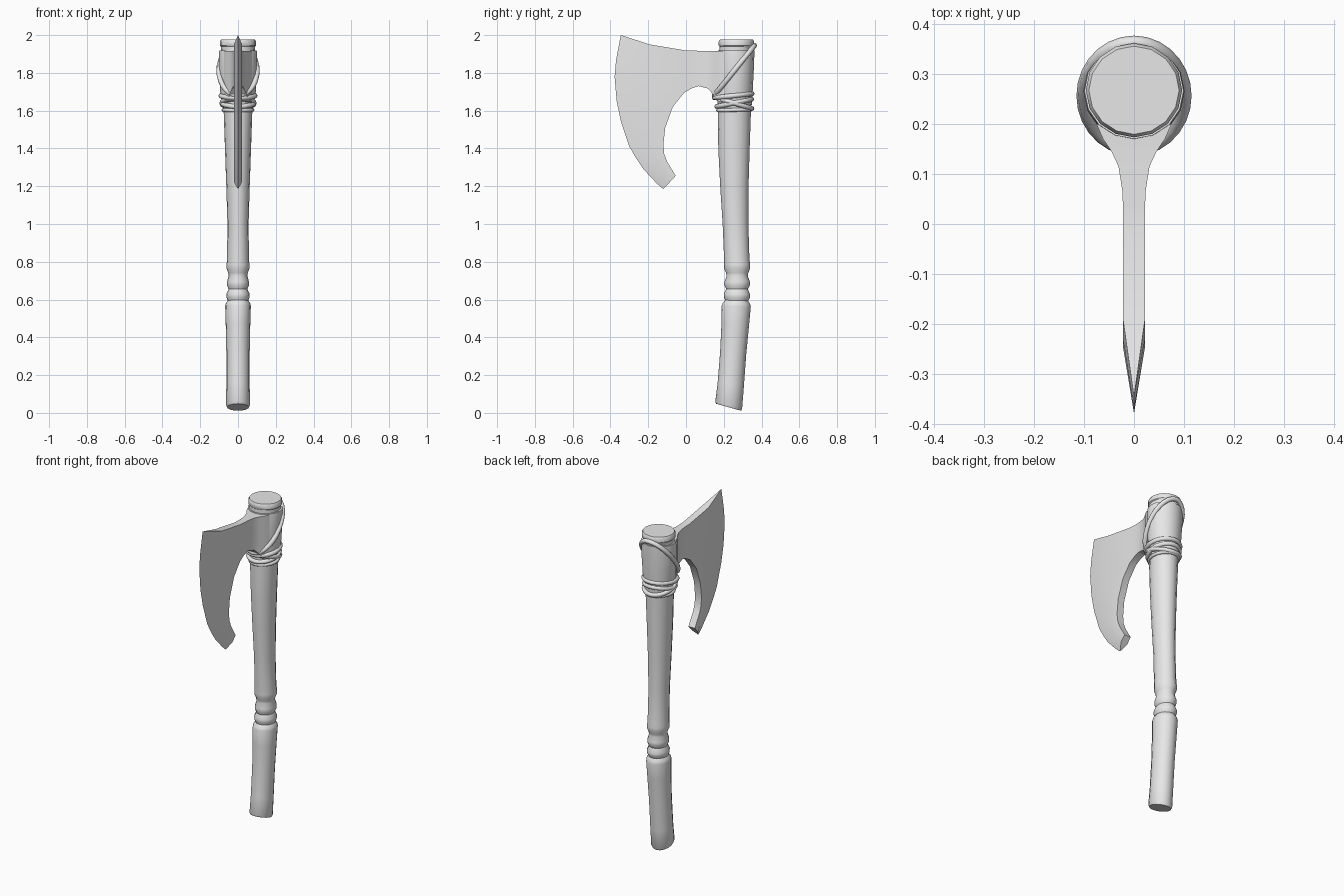
import bpy, bmesh, math
from mathutils import Vector

cube = bpy.data.objects.get("Cube")
if cube:
    bpy.data.objects.remove(cube, do_unlink=True)

GREY = (0.8, 0.8, 0.8, 1)
mat = bpy.data.materials.new("plain grey")
mat.use_nodes = True
mat.diffuse_color = GREY
mat.node_tree.nodes["Principled BSDF"].inputs["Base Color"].default_value = GREY


def finish(bm, name, angle):
    bmesh.ops.recalc_face_normals(bm, faces=bm.faces)
    mesh = bpy.data.meshes.new(name)
    bm.to_mesh(mesh)
    bm.free()
    mesh.materials.append(mat)
    obj = bpy.data.objects.new(name, mesh)
    bpy.context.collection.objects.link(obj)
    bpy.ops.object.select_all(action='DESELECT')
    obj.select_set(True)
    bpy.context.view_layer.objects.active = obj
    bpy.ops.object.shade_smooth_by_angle(angle=math.radians(angle))
    return obj


def skin(bm, loops, closed):
    """Join successive vertex loops with quads."""
    pairs = list(zip(loops, loops[1:])) + ([(loops[-1], loops[0])] if closed else [])
    for a, b in pairs:
        for i in range(len(a)):
            j = (i + 1) % len(a)
            bm.faces.new((a[i], a[j], b[j], b[i]))


def lathe(name, rings, sides=16, angle=40):
    """Rings of (centre y, z, x radius, y radius, tilt)."""
    bm = bmesh.new()
    loops = []
    for cy, z, rx, ry, tilt in rings:
        loop = []
        for i in range(sides):
            a = 2 * math.pi * i / sides
            dy = ry * math.cos(a)
            loop.append(bm.verts.new((rx * math.sin(a), cy + dy, z - tilt * dy)))
        loops.append(loop)
    skin(bm, loops, False)
    bm.faces.new(loops[0])
    bm.faces.new(loops[-1])
    return finish(bm, name, angle)


def cord(name, cy, rx, ry, z_front, z_back, thick=0.013, steps=28, sides=8):
    """Closed cord loop around the haft, leaning from front to back."""
    bm = bmesh.new()
    loops = []
    mid, lean = (z_front + z_back) / 2, (z_back - z_front) / 2
    for i in range(steps):
        a = 2 * math.pi * i / steps
        s, c = math.sin(a), math.cos(a)
        centre = Vector((rx * s, cy + ry * c, mid + lean * c))
        tangent = Vector((rx * c, -ry * s, -lean * s)).normalized()
        side = tangent.cross(Vector((0, 0, 1))).normalized()
        up = side.cross(tangent)
        loops.append([bm.verts.new(centre + thick * (math.cos(t) * side + math.sin(t) * up))
                      for t in (2 * math.pi * k / sides for k in range(sides))])
    skin(bm, loops, True)
    return finish(bm, name, 60)


# Curved haft with a turned grip and a capped top
lathe("haft", [
    (0.225, 0.03, 0.058, 0.066, 0.28), (0.226, 0.04, 0.063, 0.071, 0.28),
    (0.237, 0.15, 0.062, 0.069, 0.2), (0.25, 0.32, 0.062, 0.069, 0.12),
    (0.261, 0.47, 0.065, 0.073, 0.06), (0.266, 0.565, 0.068, 0.077, 0.04),
    (0.267, 0.578, 0.066, 0.073, 0.03), (0.268, 0.595, 0.055, 0.061, 0.03),
    (0.27, 0.612, 0.061, 0.069, 0.02), (0.27, 0.628, 0.062, 0.07, 0.02),
    (0.27, 0.655, 0.05, 0.057, 0), (0.271, 0.675, 0.058, 0.067, 0),
    (0.271, 0.695, 0.058, 0.067, 0), (0.271, 0.725, 0.05, 0.056, 0),
    (0.271, 0.742, 0.052, 0.059, 0), (0.271, 0.765, 0.061, 0.069, 0),
    (0.271, 0.785, 0.061, 0.069, 0), (0.269, 0.81, 0.058, 0.067, 0),
    (0.262, 1.0, 0.056, 0.068, 0), (0.256, 1.2, 0.062, 0.075, 0),
    (0.254, 1.4, 0.069, 0.083, 0), (0.256, 1.6, 0.076, 0.088, 0),
    (0.265, 1.9, 0.09, 0.09, 0), (0.267, 1.94, 0.091, 0.09, 0),
    (0.267, 1.945, 0.096, 0.094, 0), (0.267, 1.965, 0.096, 0.094, 0),
    (0.267, 1.976, 0.09, 0.088, 0)])

# Socket of the head around the haft
lathe("head_socket", [
    (0.258, 1.63, 0.084, 0.09, 0), (0.26, 1.7, 0.094, 0.093, 0),
    (0.263, 1.82, 0.101, 0.096, 0), (0.265, 1.9, 0.101, 0.097, 0),
    (0.266, 1.918, 0.099, 0.096, 0)])

# Blade: cutting edge, bevel ridge and inner curve from toe to heel
EDGE = [(-.345, 2), (-.37, 1.87), (-.378, 1.78), (-.367, 1.65), (-.345, 1.545),
        (-.30, 1.41), (-.262, 1.345), (-.225, 1.29), (-.155, 1.215), (-.12, 1.185)]
RIDGE = [(-.19, 1.95), (-.23, 1.85), (-.245, 1.77), (-.24, 1.65), (-.22, 1.54),
         (-.195, 1.43), (-.175, 1.37), (-.155, 1.32), (-.11, 1.26), (-.085, 1.222)]
INNER = [(-.01, 1.92), (-.01, 1.845), (-.01, 1.77), (-.01, 1.695), (-.07, 1.62),
         (-.11, 1.51), (-.12, 1.42), (-.115, 1.37), (-.1, 1.33), (-.055, 1.255)]
# Neck columns: y, top z, bottom z, half thickness
NECK = [(.03, 1.918, 1.718, .022), (.065, 1.917, 1.73, .023), (.115, 1.916, 1.718, .031),
        (.145, 1.915, 1.685, .045), (.17, 1.915, 1.65, .062), (.2, 1.915, 1.64, .075)]
HALF = 0.022

bm = bmesh.new()
columns = [[(0, *p) for p in EDGE], [(HALF, *p) for p in RIDGE], [(HALF, *p) for p in INNER]]
columns = [[bm.verts.new(p) for p in col] for col in columns]
neck = [columns[2][:4]]
for y, top, bottom, half in NECK:
    neck.append([bm.verts.new((half, y, top + (bottom - top) * i / 3)) for i in range(4)])
for grid in (columns, neck):
    for a, b in zip(grid, grid[1:]):
        for i in range(len(b) - 1):
            bm.faces.new((a[i], a[i + 1], b[i + 1], b[i]))
rim = [e for e in bm.edges if e.is_boundary and any(v.co.x > 0 for v in e.verts)]
twin = {v: bm.verts.new((-v.co.x, v.co.y, v.co.z)) for v in list(bm.verts)}
for f in list(bm.faces):
    bm.faces.new([twin[v] for v in reversed(f.verts)])
for e in rim:
    a, b = e.verts
    bm.faces.new((a, b, twin[b], twin[a]))
bmesh.ops.remove_doubles(bm, verts=bm.verts, dist=0.0001)
finish(bm, "blade", 30)

# Cord lashing: one long diagonal loop and crossing wraps below the head
cord("diagonal_cord", 0.256, 0.101, 0.106, 1.68, 1.945, 0.014)
cord("upper_wrap", 0.25, 0.091, 0.1, 1.668, 1.69)
cord("crossing_wrap", 0.255, 0.086, 0.094, 1.668, 1.612)
cord("second_crossing_wrap", 0.255, 0.085, 0.092, 1.622, 1.66)
cord("lower_wrap", 0.257, 0.077, 0.088, 1.602, 1.606, 0.01)
